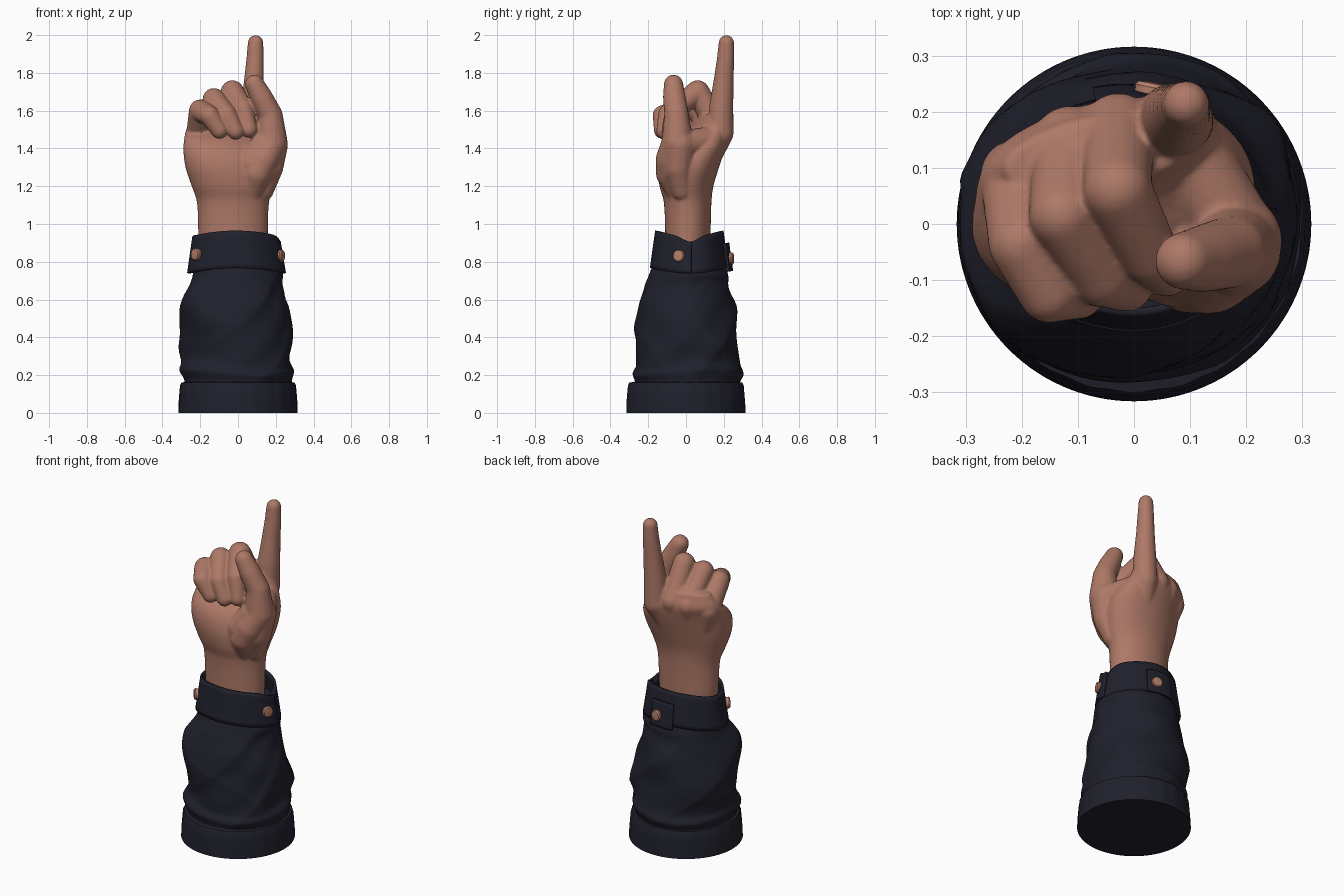
import bpy, bmesh
from math import sin, cos, pi, sqrt, exp
from mathutils import Vector

if "Cube" in bpy.data.objects:
    bpy.data.objects.remove(bpy.data.objects["Cube"])

def material(name, rgb):
    m = bpy.data.materials.new(name)
    m.diffuse_color = (*rgb, 1)
    m.use_nodes = True
    m.node_tree.nodes["Principled BSDF"].inputs["Base Color"].default_value = m.diffuse_color
    return m

SKIN = material("skin", (0.42, 0.19, 0.135))
CLOTH = material("navy cloth", (0.0145, 0.0145, 0.0255))
COPPER = material("copper button", (0.47, 0.215, 0.145))

def finish(name, bm, mat, angle=0.7):
    bmesh.ops.recalc_face_normals(bm, faces=bm.faces[:])
    me = bpy.data.meshes.new(name)
    bm.to_mesh(me)
    bm.free()
    ob = bpy.data.objects.new(name, me)
    bpy.context.collection.objects.link(ob)
    me.materials.append(mat)
    bpy.ops.object.select_all(action='DESELECT')
    ob.select_set(True)
    bpy.context.view_layer.objects.active = ob
    bpy.ops.object.shade_smooth_by_angle(angle=angle)
    return ob

def sample(keys, z):
    """Smoothly interpolate rows (z, values...) at height z."""
    i = 0
    while i < len(keys) - 2 and z > keys[i + 1][0]:
        i += 1
    a, b = keys[i], keys[i + 1]
    p, q = keys[max(i - 1, 0)], keys[min(i + 2, len(keys) - 1)]
    h = b[0] - a[0]
    t = min(max((z - a[0]) / h, 0), 1)
    out = []
    for k in range(1, len(a)):
        m0 = (b[k] - p[k]) / (b[0] - p[0]) * h
        m1 = (q[k] - a[k]) / (q[0] - a[0]) * h
        out.append((2*t**3 - 3*t*t + 1)*a[k] + (t**3 - 2*t*t + t)*m0
                   + (3*t*t - 2*t**3)*b[k] + (t**3 - t*t)*m1)
    return out

def loft(bm, rings, closed=True):
    """Skin a list of point rings; closed rings get capped ends."""
    vs = [[bm.verts.new(p) for p in r] for r in rings]
    n = len(vs[0])
    for a, b in zip(vs, vs[1:]):
        for j in range(n if closed else n - 1):
            k = (j + 1) % n
            bm.faces.new((a[j], a[k], b[k], b[j]))
    if closed:
        bm.faces.new(vs[0][::-1])
        bm.faces.new(vs[-1])

def steps(a, b, n):
    return [a + (b - a) * i / (n - 1) for i in range(n)]

# ---- hand: palm loft plus tapered finger segments, fused into one skin
BALL = []
for i in range(150):
    h = 1 - (2 * i + 1) / 150
    BALL.append(Vector((cos(i * 2.39996) * sqrt(1 - h*h), sin(i * 2.39996) * sqrt(1 - h*h), h)))

def chain(bm, *joints):
    """Tapered capsules through (x, y, z, radius) joints."""
    for a, b in zip(joints, joints[1:]):
        vs = [bm.verts.new(Vector(j[:3]) + v * j[3]) for j in (a, b) for v in BALL]
        bmesh.ops.convex_hull(bm, input=vs)
        loose = [v for v in vs if v.is_valid and not v.link_faces]
        bmesh.ops.delete(bm, geom=loose, context='VERTS')

# z, x min, x max, y min, y max, skew
PALM = [(0.78, -0.20, 0.155, -0.11, 0.125, 0.0),
        (0.95, -0.21, 0.158, -0.11, 0.13, 0.0),
        (1.12, -0.218, 0.165, -0.118, 0.135, 0.03),
        (1.20, -0.245, 0.19, -0.14, 0.145, 0.08),
        (1.30, -0.278, 0.215, -0.148, 0.175, 0.18),
        (1.39, -0.289, 0.21, -0.125, 0.205, 0.28),
        (1.45, -0.285, 0.18, -0.07, 0.22, 0.34),
        (1.50, -0.275, 0.15, 0.01, 0.225, 0.38),
        (1.58, -0.23, 0.12, 0.06, 0.20, 0.42)]

def palm_ring(z):
    x0, x1, y0, y1, sk = sample(PALM, z)
    return [((x0 + x1)/2 + (x1 - x0)/2 * cos(t), (y0 + y1)/2 + (y1 - y0)/2 * sin(t + sk), z)
            for t in (2*pi*j/64 for j in range(64))]

bm = bmesh.new()
loft(bm, [palm_ring(z) for z in steps(0.78, 1.58, 40)])
# index finger, raised
chain(bm, (0.03, 0.10, 1.28, 0.05), (0.073, 0.182, 1.48, 0.07), (0.078, 0.187, 1.62, 0.064),
      (0.085, 0.2, 1.77, 0.052), (0.091, 0.21, 1.88, 0.046), (0.093, 0.214, 1.959, 0.041))
# middle, ring and little fingers, curled
chain(bm, (-0.02, 0.10, 1.28, 0.05), (-0.028, 0.168, 1.51, 0.066), (-0.03, 0.062, 1.70, 0.062),
      (0.028, -0.055, 1.61, 0.053), (0.058, -0.085, 1.50, 0.045))
chain(bm, (-0.08, 0.085, 1.28, 0.05), (-0.115, 0.145, 1.5, 0.066), (-0.128, 0.016, 1.66, 0.06),
      (-0.06, -0.095, 1.58, 0.053), (-0.012, -0.112, 1.49, 0.045))
chain(bm, (-0.16, 0.06, 1.28, 0.05), (-0.208, 0.085, 1.47, 0.067), (-0.2, -0.035, 1.60, 0.06),
      (-0.152, -0.123, 1.575, 0.054), (-0.098, -0.125, 1.495, 0.045))
# webs between the knuckles
chain(bm, (0.06, 0.17, 1.50, 0.058), (-0.028, 0.142, 1.56, 0.058), (-0.115, 0.11, 1.55, 0.058),
      (-0.2, 0.055, 1.51, 0.06))
# thumb and its fleshy base
chain(bm, (0.075, -0.045, 1.17, 0.06), (0.10, -0.078, 1.27, 0.082), (0.135, -0.078, 1.34, 0.083),
      (0.178, -0.045, 1.43, 0.085), (0.172, -0.05, 1.575, 0.065), (0.124, -0.062, 1.67, 0.06),
      (0.088, -0.066, 1.74, 0.051))
chain(bm, (0.055, -0.06, 1.24, 0.07), (0.07, -0.068, 1.32, 0.08), (0.15, -0.05, 1.42, 0.082))
chain(bm, (0.13, -0.02, 1.18, 0.06), (0.165, -0.04, 1.3, 0.075), (0.18, -0.03, 1.42, 0.085))
chain(bm, (0.10, -0.078, 1.27, 0.08), (0.165, -0.04, 1.3, 0.075))
# web between thumb and index
chain(bm, (0.175, -0.01, 1.42, 0.075), (0.09, 0.14, 1.45, 0.07))
hand = finish("hand", bm, SKIN, pi)
fuse = hand.modifiers.new("fuse", 'REMESH')
fuse.mode = 'VOXEL'
fuse.voxel_size = 0.007
fuse.use_smooth_shade = True
soft = hand.modifiers.new("soften", 'SMOOTH')
soft.factor = 0.5
soft.iterations = 7

# ---- sleeve: folded cloth tube
SLEEVE = [(0.12, -0.29, 0.29, -0.28, 0.28),
          (0.17, -0.285, 0.285, -0.275, 0.285),
          (0.215, -0.303, 0.295, -0.295, 0.305),
          (0.26, -0.29, 0.285, -0.27, 0.288),
          (0.36, -0.308, 0.295, -0.262, 0.283),
          (0.50, -0.308, 0.274, -0.262, 0.27),
          (0.60, -0.288, 0.25, -0.252, 0.252),
          (0.68, -0.255, 0.235, -0.222, 0.23),
          (0.73, -0.24, 0.24, -0.197, 0.225),
          (0.80, -0.235, 0.215, -0.17, 0.195),
          (0.86, -0.22, 0.20, -0.15, 0.18)]

def fold(a):
    return (1 - abs(sin(a))) ** 2

def sleeve_ring(z):
    x0, x1, y0, y1 = sample(SLEEVE, z)
    w = min(max((z - 0.14) / 0.12, 0), 1) * min(max((0.76 - z) / 0.1, 0), 1)
    pts = []
    for j in range(120):
        t = 2 * pi * j / 120
        k = 1 + w * (0.04 * fold(1.5*t + 5*z + 0.6*sin(2*t)) + 0.035 * fold(2*t - 8*z + 1 + 0.5*sin(t))
                     + 0.02 * sin(3*t + 17*z) + 0.012 * sin(5*t - 26*z + 2*sin(t)) - 0.022)
        k += 0.02 * sin(2*t + 1) * exp(-((z - 0.22) / 0.03) ** 2)
        # slack bulging out over the front left
        k += 0.08 * exp(-((t - 3.95) / 0.4) ** 2 - ((z - 0.54) / 0.1) ** 2)
        pts.append(((x0 + x1)/2 + (x1 - x0)/2 * k * cos(t),
                    (y0 + y1)/2 + (y1 - y0)/2 * k * sin(t), z + 0.02 * w * sin(2*t + 0.5)))
    return pts

bm = bmesh.new()
loft(bm, [sleeve_ring(z) for z in steps(0.12, 0.86, 75)])
finish("sleeve", bm, CLOTH, 1.2)

# ---- hem band at the base
bm = bmesh.new()
HEM = [(0, 0.316), (0.05, 0.314), (0.1, 0.31), (0.145, 0.306), (0.16, 0.299), (0.165, 0.27)]
loft(bm, [[((r + 0.0015*sin(23*t)*(z > 0)) * cos(t), (r + 0.0015*sin(23*t)*(z > 0)) * sin(t), z)
           for t in (2*pi*j/120 for j in range(120))] for z, r in HEM])
finish("sleeve_hem", bm, CLOTH)

# ---- cuff: wrapped strip whose outer end overlaps on the right side
def cuff_point(t, f, out=0.0):
    """t = angle, f = 0 bottom edge .. 1 top edge."""
    notch = exp(-(sin(t / 2) * 2 / 0.3) ** 2)
    z0 = 0.768 - 0.028 * cos(t) ** 2
    z1 = 0.965 - 0.028 * cos(t) ** 2 - 0.03 * notch
    a = 0.262 - 0.028 * f + out + 0.004 * sin(3*t)
    b = 0.21 - 0.028 * f + out + 0.004 * sin(4*t + 1)
    return Vector((-0.012 + a * cos(t), 0.022 + b * sin(t), z0 + (z1 - z0) * f))

def strip(name, t0, t1, f0, f1, o0, o1, n):
    bm = bmesh.new()
    loft(bm, [[cuff_point(t, f, o0 + (o1 - o0) * (t - t0) / (t1 - t0)) for f in steps(f0, f1, 9)]
              for t in steps(t0, t1, n)], closed=False)
    ob = finish(name, bm, CLOTH)
    # outward side follows the strip direction
    if sum(p.normal.x * p.center.x + p.normal.y * p.center.y for p in ob.data.polygons) < 0:
        ob.data.flip_normals()
    s = ob.modifiers.new("thickness", 'SOLIDIFY')
    s.thickness = 0.014
    s.offset = -1
    return ob

strip("cuff", -0.2, 2*pi + 0.03, 0, 1, -0.014, 0.004, 130)
strip("cuff_tab", 1.2, 1.8, -0.08, 0.68, 0.012, 0.012, 24)

# ---- buttons: shallow domed discs facing outward
def button(name, t, f, out):
    p = cuff_point(t, f, out)
    d = (cuff_point(t + 0.02, f) - cuff_point(t - 0.02, f)).cross(Vector((0, 0, 1))).normalized()
    rot = d.to_track_quat('Z', 'Y')
    rings = [[p + rot @ Vector((r * cos(a), r * sin(a), h)) for a in (2*pi*j/20 for j in range(20))]
             for r, h in ((0.031, -0.012), (0.033, 0.006), (0.028, 0.013), (0.016, 0.015))]
    bm = bmesh.new()
    loft(bm, rings)
    finish(name, bm, COPPER, 0.5)

button("button_right", 2*pi - 0.3, 0.48, 0.004)
button("button_back", 1.4, 0.25, 0.014)
button("button_left", pi + 0.57, 0.46, 0.004)
